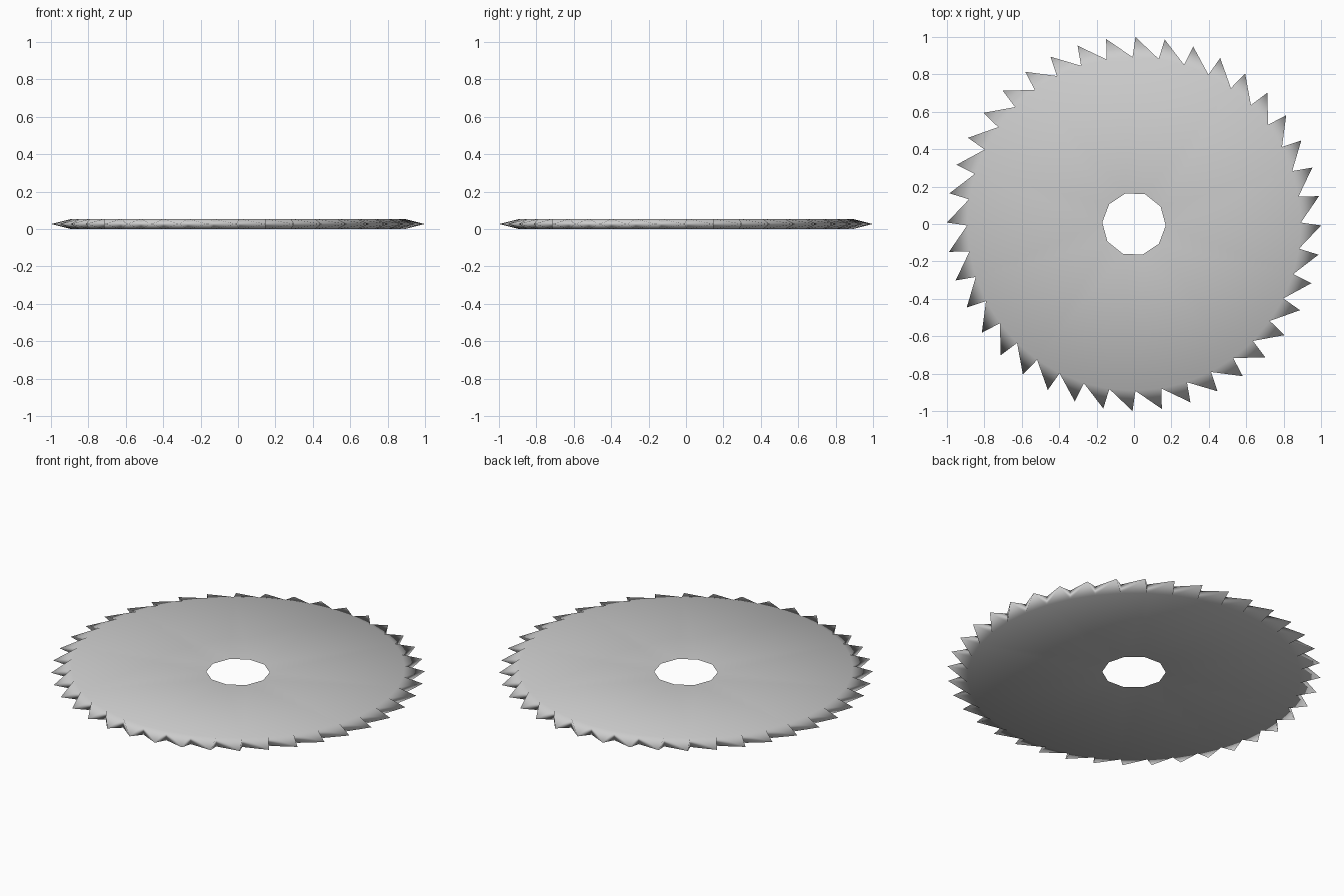
import bpy, bmesh
from math import radians, cos, sin

if "Cube" in bpy.data.objects:
    bpy.data.objects.remove(bpy.data.objects["Cube"])

TEETH, HOLE_SIDES = 40, 10
R_TIP, R_RIM, R_HOLE = 1.0, 0.892, 0.17
H = 0.054                      # thickness at the rim
STEP = 360 / TEETH

bm = bmesh.new()


def polar(r, deg, z):
    a = radians(deg)
    return bm.verts.new((r * cos(a), r * sin(a), z))


# rings: tooth tips and hole edge lie on the mid plane, rim is full thickness
tips = [polar(R_TIP, -0.45 + STEP * i, H / 2) for i in range(TEETH)]
hole = [polar(R_HOLE, -2.7 + 36 * j, H / 2) for j in range(HOLE_SIDES)]
top = [polar(R_RIM, 0.5 + STEP * i, H) for i in range(TEETH)]
bottom = [polar(R_RIM, 0.5 + STEP * i, 0) for i in range(TEETH)]

for ring in (top, bottom):
    # hollow-ground plate running from the rim to the hole
    for j in range(HOLE_SIDES):
        for k in range(-2, 2):
            bm.faces.new((hole[j], ring[(4 * j + k) % TEETH], ring[(4 * j + k + 1) % TEETH]))
        bm.faces.new((hole[j], ring[(4 * j + 2) % TEETH], hole[(j + 1) % HOLE_SIDES]))
    # sloping faces of the teeth
    for i in range(TEETH):
        bm.faces.new((ring[i - 1], tips[i], ring[i]))

# cutting face and back of each tooth
for i in range(TEETH):
    for k in (i - 1, i):
        bm.faces.new((top[k], bottom[k], tips[i]))

bmesh.ops.recalc_face_normals(bm, faces=bm.faces)
mesh = bpy.data.meshes.new("saw_blade")
bm.to_mesh(mesh)
bm.free()
blade = bpy.data.objects.new("saw_blade", mesh)
bpy.context.collection.objects.link(blade)

# smooth shading, keeping the knife-thin hole edge sharp
bpy.context.view_layer.objects.active = blade
blade.select_set(True)
bpy.ops.object.shade_smooth_by_angle(angle=radians(130))
